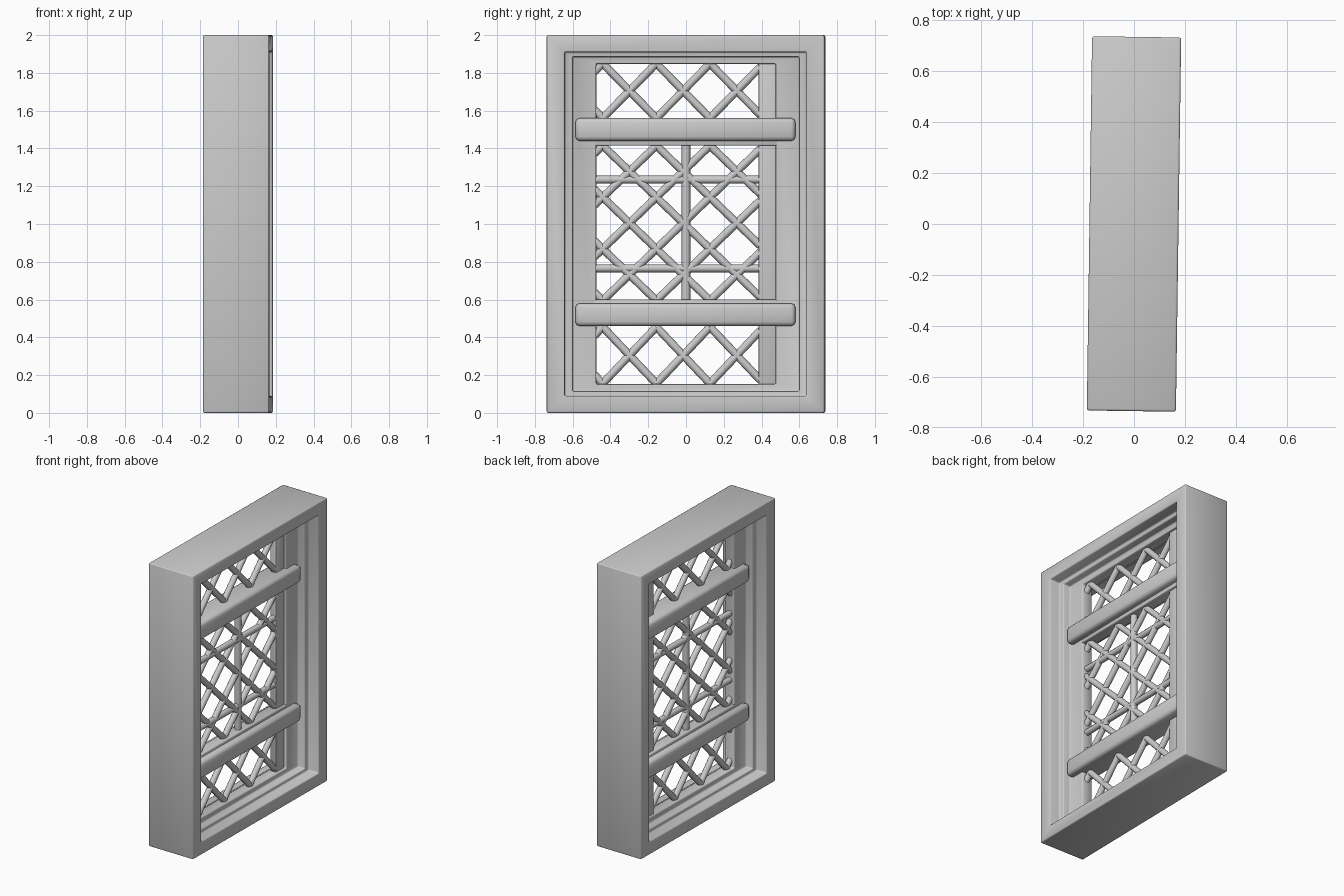
import bpy, bmesh, math
from mathutils import Vector, Matrix

cube = bpy.data.objects.get("Cube")
if cube:
    bpy.data.objects.remove(cube, do_unlink=True)

# One stone colour
stone = bpy.data.materials.new("stone_grey")
stone.use_nodes = True
stone.diffuse_color = (0.6, 0.6, 0.6, 1)
stone.node_tree.nodes["Principled BSDF"].inputs["Base Color"].default_value = (0.6, 0.6, 0.6, 1)

TURN = -0.014          # the window stands slightly turned
HALF_W, HEIGHT = 0.735, 2.0


def finish(bm, name, bevel=0.0):
    """Turn a bmesh into a shaded object, rounding its hard edges."""
    bmesh.ops.recalc_face_normals(bm, faces=bm.faces)
    if bevel:
        hard = [e for e in bm.edges if e.calc_face_angle(0) > 0.5]
        bmesh.ops.bevel(bm, geom=hard, offset=bevel, segments=2,
                        profile=0.5, affect='EDGES')
    mesh = bpy.data.meshes.new(name)
    bm.to_mesh(mesh)
    bm.free()
    obj = bpy.data.objects.new(name, mesh)
    bpy.context.collection.objects.link(obj)
    mesh.materials.append(stone)
    obj.rotation_euler.z = TURN
    bpy.ops.object.select_all(action='DESELECT')
    obj.select_set(True)
    bpy.context.view_layer.objects.active = obj
    bpy.ops.object.shade_smooth_by_angle(angle=math.radians(50))
    return obj


def box(name, depth, y0, y1, z0, z1, bevel):
    """Box centred on x = 0 between the given y and z limits."""
    bm = bmesh.new()
    bmesh.ops.create_cube(bm, size=1)
    for v in bm.verts:
        v.co = Vector((v.co.x * 2 * depth,
                       y1 if v.co.y > 0 else y0,
                       z1 if v.co.z > 0 else z0))
    return finish(bm, name, bevel)


def ring(name, profile, bevel):
    """Mitred rectangular frame; profile is (side inset, end inset, x)."""
    bm = bmesh.new()
    loops = []
    for sy, top in ((-1, 0), (1, 0), (1, 1), (-1, 1)):
        loops.append([bm.verts.new((x, sy * (HALF_W - dy),
                                    HEIGHT - dz if top else dz))
                      for dy, dz, x in profile])
    n = len(profile)
    for k in range(4):
        a, b = loops[k], loops[(k + 1) % 4]
        for i in range(n):
            j = (i + 1) % n
            bm.faces.new((a[i], a[j], b[j], b[i]))
    return finish(bm, name, bevel)


def add_rod(bm, p, q, radius):
    """Add a round rod between two (y, z) points to a bmesh."""
    a, b = Vector((0, *p)), Vector((0, *q))
    d = b - a
    mat = Matrix.Translation((a + b) / 2) @ d.to_track_quat('Z', 'Y').to_matrix().to_4x4()
    bmesh.ops.create_cone(bm, cap_ends=True, segments=10, radius1=radius,
                          radius2=radius, depth=d.length, matrix=mat)


# Outer frame with two steps on each face
steps = [(0, 0, 0.175), (0.095, 0.09, 0.175), (0.095, 0.09, 0.095),
         (0.135, 0.115, 0.095), (0.135, 0.115, 0.04), (0.26, 0.152, 0.04)]
ring("stepped_frame", steps + [(a, b, -x) for a, b, x in reversed(steps)], 0.008)

# Inner side stile beside the lattice
box("inner_stile", 0.022, 0.385, 0.485, 0.14, 1.86, 0.004)

# Cross rails, each with a thinner ledge towards the middle
for tag, z0, z1, l0, l1 in (("upper", 1.44, 1.56, 1.415, 1.55),
                            ("lower", 0.46, 0.58, 0.47, 0.6)):
    box(tag + "_rail", 0.085, -0.585, 0.58, z0, z1, 0.022)
    box(tag + "_rail_ledge", 0.04, -0.49, 0.49, l0, l1, 0.006)

# Diagonal lattice in the three openings
LEFT, RIGHT, MID, STEP = -0.485, 0.395, -0.015, 0.142


def lattice(name, z0, z1, rows):
    bm = bmesh.new()
    slope = (z1 - z0) / rows / STEP
    for sign in (-1, 1):
        for k in range(-13, 14, 2):
            # Line crossing the bottom edge at start, clipped to the opening
            start = MID + k * STEP
            ends = sorted((start, start + sign * (z1 - z0) / slope))
            ya, yb = max(LEFT, ends[0]), min(RIGHT, ends[1])
            if yb - ya > 0.03:
                height = lambda y: z0 + sign * (y - start) * slope
                add_rod(bm, (ya, height(ya)), (yb, height(yb)), 0.021)
    finish(bm, name)


lattice("top_lattice", 1.56, 1.85, 2)
lattice("middle_lattice", 0.595, 1.415, 6)
lattice("bottom_lattice", 0.155, 0.455, 2)

# Straight bars of the middle opening
bm = bmesh.new()
add_rod(bm, (0, 0.58), (0, 1.43), 0.023)
for z in (0.765, 1.235):
    add_rod(bm, (LEFT, z), (RIGHT, z), 0.021)
finish(bm, "middle_bars")
